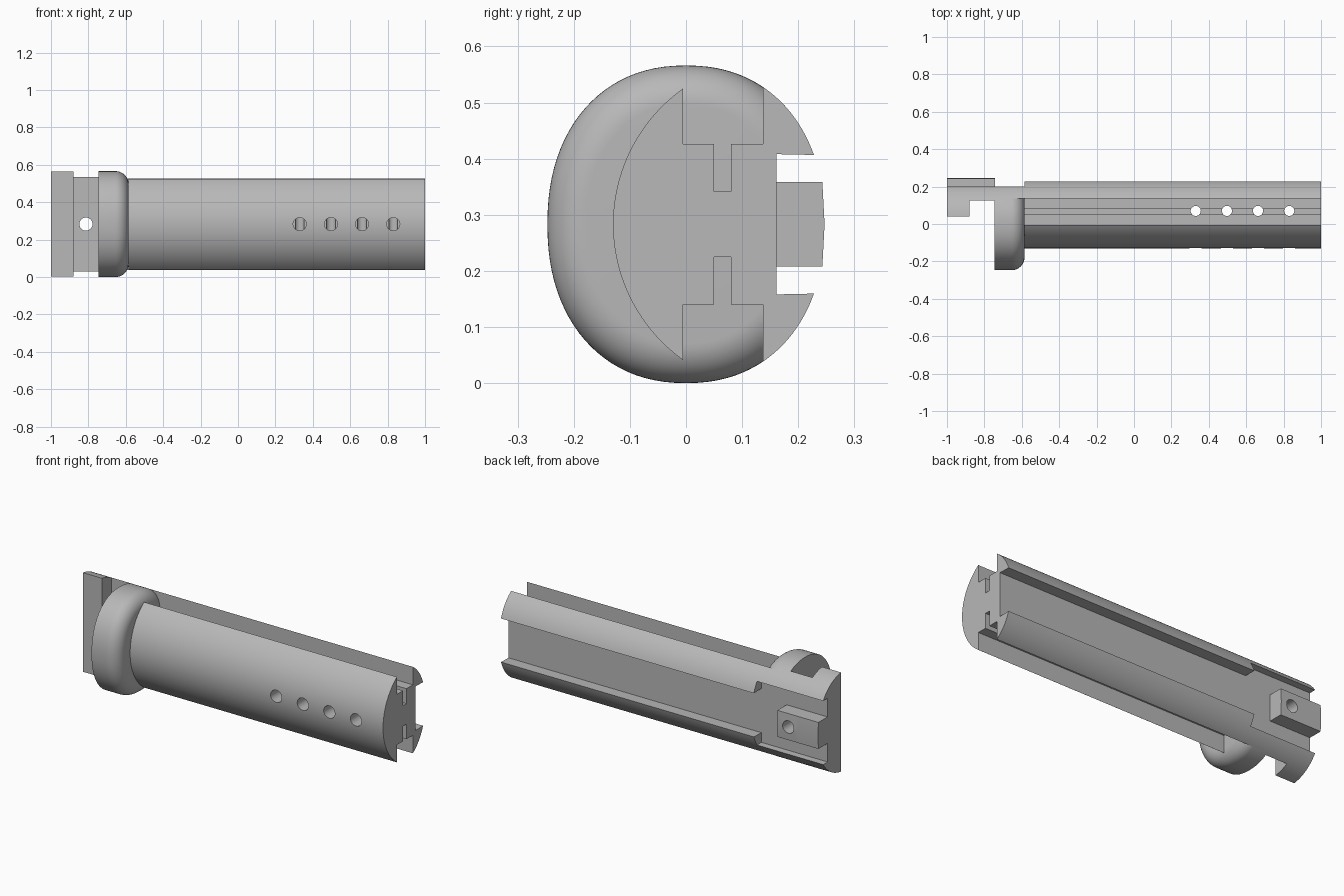
import bpy, bmesh, math
from mathutils import Matrix, Vector

if "Cube" in bpy.data.objects:
    bpy.data.objects.remove(bpy.data.objects["Cube"], do_unlink=True)

MID = 0.283            # height of the long axis
HALF_Y, HALF_Z, POWER = 0.247, 0.283, 2.2

grey = bpy.data.materials.new("plain grey")
grey.use_nodes = True
grey.diffuse_color = (0.48, 0.48, 0.48, 1)
grey.node_tree.nodes["Principled BSDF"].inputs["Base Color"].default_value = grey.diffuse_color


def finish(name, bm):
    bmesh.ops.recalc_face_normals(bm, faces=bm.faces)
    mesh = bpy.data.meshes.new(name)
    bm.to_mesh(mesh)
    bm.free()
    mesh.materials.append(grey)
    obj = bpy.data.objects.new(name, mesh)
    bpy.context.collection.objects.link(obj)
    return obj


def outline(y0, y1, steps=24):
    """Upper half of the rounded outer outline between two y positions."""
    points = []
    for i in range(steps + 1):
        y = y0 + (y1 - y0) * i / steps
        points.append((y, HALF_Z * (1 - (abs(y) / HALF_Y) ** POWER) ** (1 / POWER)))
    return points


def extrude(name, upper, x0, x1):
    """Mirror the upper half profile about the long axis and extrude along x."""
    lower = [(y, -z) for y, z in reversed(upper) if z > 1e-5]
    bm = bmesh.new()
    face = bm.faces.new([bm.verts.new((x0, y, MID + z)) for y, z in upper + lower])
    new = bmesh.ops.extrude_face_region(bm, geom=[face])["geom"]
    bmesh.ops.translate(bm, vec=(x1 - x0, 0, 0),
                        verts=[v for v in new if isinstance(v, bmesh.types.BMVert)])
    return finish(name, bm)


def drill(obj, start, end, radius):
    """Cut a round hole from start to end."""
    a, b = Vector(start), Vector(end)
    turn = (b - a).to_track_quat('Z', 'Y').to_matrix().to_4x4()
    bm = bmesh.new()
    bmesh.ops.create_cone(bm, cap_ends=True, segments=40, radius1=radius, radius2=radius,
                          depth=(b - a).length, matrix=Matrix.Translation((a + b) / 2) @ turn)
    cutter = finish("hole_cutter", bm)
    cutter.hide_render = True
    mod = obj.modifiers.new("hole", 'BOOLEAN')
    mod.operation, mod.solver, mod.object = 'DIFFERENCE', 'EXACT', cutter
    bpy.context.view_layer.objects.active = obj
    bpy.ops.object.modifier_apply(modifier=mod.name)
    bpy.data.objects.remove(cutter, do_unlink=True)


# Long grip: curved front, T slots above and below, lipped channel at the back
RADIUS, CENTRE = 0.297, 0.167
sweep = math.asin(0.242 / RADIUS)
front = [(CENTRE - RADIUS * math.cos(sweep * i / 32), RADIUS * math.sin(sweep * i / 32))
         for i in range(33)]
slot = [(-0.005, 0.143), (0.05, 0.143), (0.05, 0.058),
        (0.08, 0.058), (0.08, 0.143), (0.137, 0.143)]
grip = extrude("grip", front + slot + outline(0.137, 0.228) + [(0.161, 0.125)], -0.585, 1)

# Row of cross-drilled holes
for x in (0.33, 0.497, 0.663, 0.83):
    drill(grip, (x, -0.2, MID), (x, 0.056, MID), 0.035)
    drill(grip, (x, 0.07, MID - 0.2), (x, 0.07, MID + 0.2), 0.027)

# Head: three back sections of differing depth, two carrying the raised lug
wide_floor = [(0.161, 0.18)]
lug = wide_floor + [(0.161, 0.075), (0.243, 0.075), (0.247, 0.0)]


def head(name, y0, inner, x0, x1):
    return extrude(name, [(y0, 0.0)] + outline(y0, 0.2) + inner, x0, x1)


end_block = head("end_block", 0.04, lug, -1, -0.88)
neck = head("neck", 0.125, lug, -0.88, -0.743)
collar_back = head("collar_back", 0.137, wide_floor, -0.743, -0.585)
drill(neck, (-0.813, 0, MID), (-0.813, 0.4, MID), 0.035)

# Collar with a rounded edge, cut flat where it meets the back section
FILLET, SEGS = 0.07, 96
rings = [(-0.745, 0.0)]
for i in range(13):
    t = math.pi / 2 * i / 12
    rings.append((-0.585 - FILLET + FILLET * math.sin(t), FILLET * (1 - math.cos(t))))
bm = bmesh.new()
loops = []
for x, inset in rings:
    loop = []
    for s in range(SEGS):
        c, n = math.cos(math.tau * s / SEGS), math.sin(math.tau * s / SEGS)
        y = math.copysign(abs(c) ** (2 / POWER), c) * (HALF_Y - inset)
        z = math.copysign(abs(n) ** (2 / POWER), n) * (HALF_Z - inset)
        loop.append(bm.verts.new((x, y, MID + z)))
    loops.append(loop)
for a, b in zip(loops, loops[1:]):
    for s in range(SEGS):
        k = (s + 1) % SEGS
        bm.faces.new((a[s], a[k], b[k], b[s]))
bm.faces.new(loops[0])
bm.faces.new(loops[-1])
bmesh.ops.bisect_plane(bm, geom=bm.verts[:] + bm.edges[:] + bm.faces[:],
                       plane_co=(0, 0.137, 0), plane_no=(0, 1, 0), clear_outer=True)
bmesh.ops.holes_fill(bm, edges=[e for e in bm.edges if e.is_boundary])
collar = finish("collar", bm)

# Smooth curved surfaces, keep machined edges sharp
bpy.ops.object.select_all(action='DESELECT')
for obj in (grip, end_block, neck, collar_back, collar):
    obj.select_set(True)
bpy.context.view_layer.objects.active = grip
bpy.ops.object.shade_smooth_by_angle(angle=math.radians(30))
